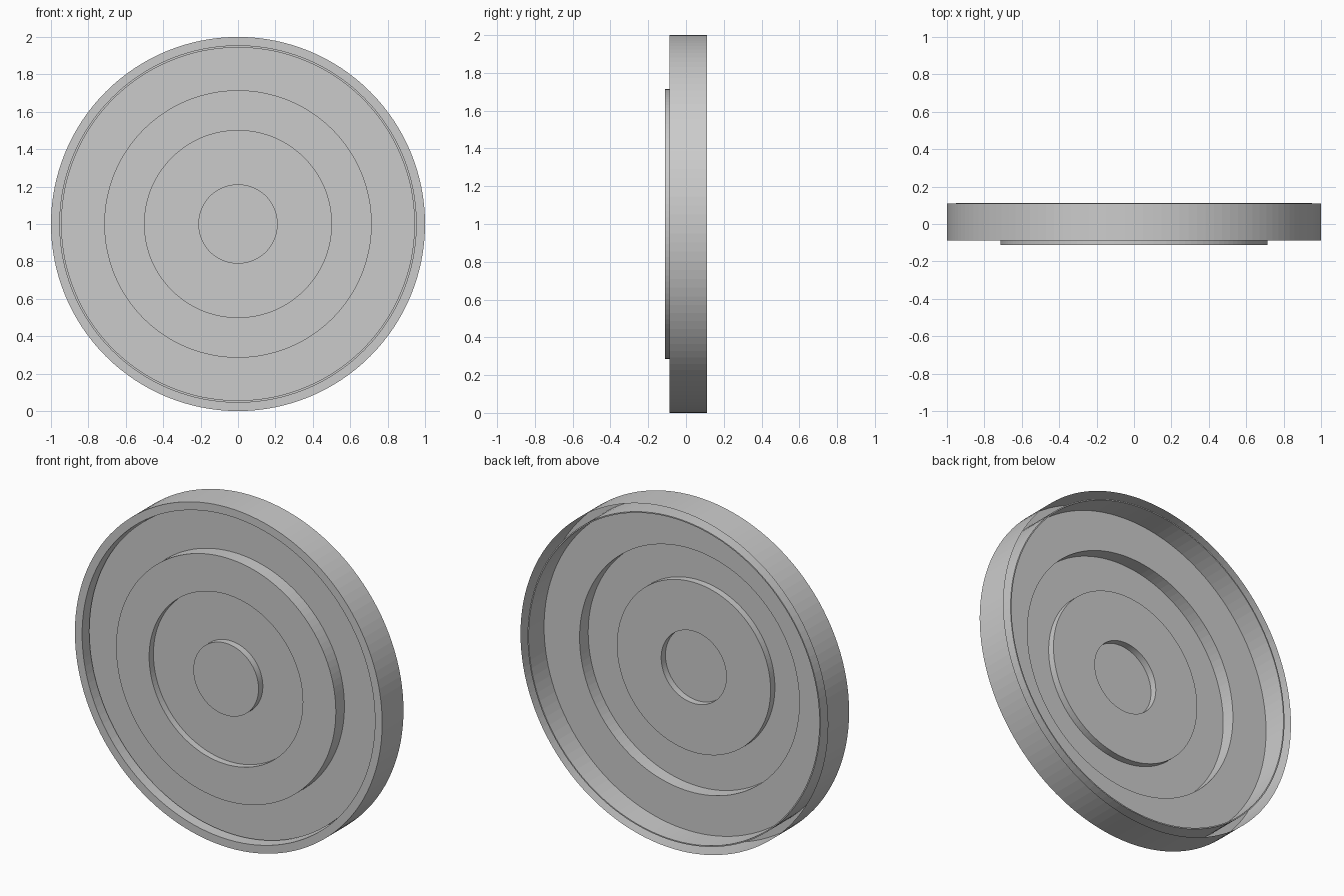
import bpy
import bmesh
from math import cos, sin, tau

SEGMENTS = 128
CENTRE_Z = 1.0

cube = bpy.data.objects.get("Cube")
if cube:
    bpy.data.objects.remove(cube, do_unlink=True)


def revolve(name, profile):
    """Turn a (radius, depth) profile about the front-to-back axis."""
    bm = bmesh.new()
    rings = []
    for radius, depth in profile:
        count = SEGMENTS if radius > 0 else 1
        rings.append([
            bm.verts.new((radius * cos(tau * k / SEGMENTS), depth,
                          CENTRE_Z + radius * sin(tau * k / SEGMENTS)))
            for k in range(count)])
    for inner, outer in zip(rings, rings[1:]):
        if len(inner) == 1:
            bm.faces.new(outer)
            bm.verts.remove(inner[0])
            continue
        for k in range(SEGMENTS):
            n = (k + 1) % SEGMENTS
            bm.faces.new((inner[k], outer[k], outer[n], inner[n]))
    mesh = bpy.data.meshes.new(name)
    bm.to_mesh(mesh)
    bm.free()
    obj = bpy.data.objects.new(name, mesh)
    bpy.context.collection.objects.link(obj)
    return obj


# Thin pressed lid: boss, stepped rings, recessed panel, folded wall, outer skirt
revolve("pressed_lid", [
    (0, -0.112),
    (0.212, -0.112), (0.212, -0.072),      # centre boss
    (0.5, -0.072), (0.5, -0.112),          # inner recess
    (0.715, -0.112), (0.715, -0.032),      # raised ring
    (0.946, -0.032), (0.946, 0.112),       # panel and inner wall
    (0.953, 0.112), (0.953, -0.088),       # fold back to the front
    (1.0, -0.088), (1.0, 0.11),            # front rim and skirt
])
